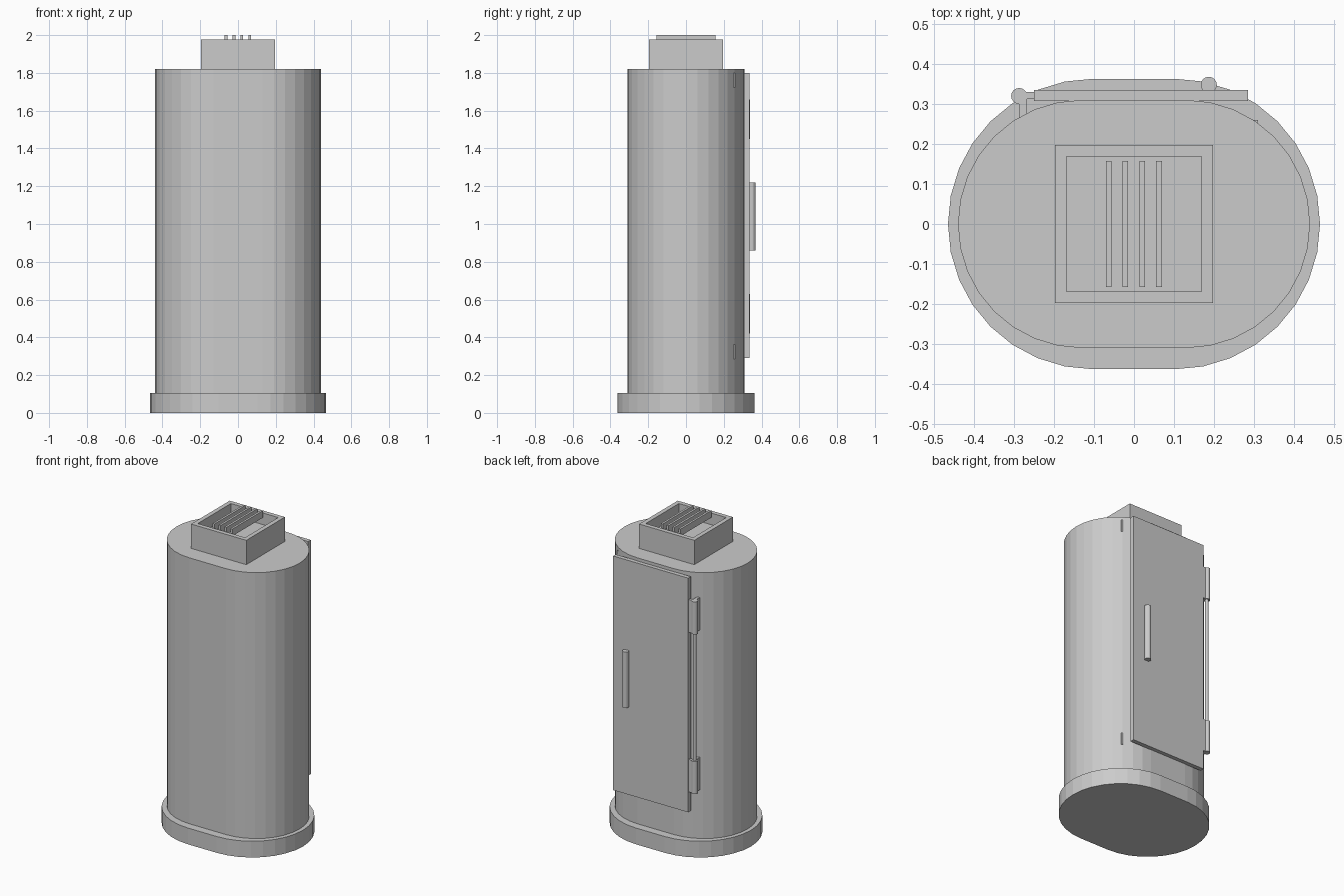
import bpy, bmesh, math
from mathutils import Vector

if "Cube" in bpy.data.objects:
    bpy.data.objects.remove(bpy.data.objects["Cube"])


def finish(name, bm):
    bmesh.ops.recalc_face_normals(bm, faces=bm.faces)
    me = bpy.data.meshes.new(name)
    bm.to_mesh(me)
    bm.free()
    ob = bpy.data.objects.new(name, me)
    bpy.context.collection.objects.link(ob)
    return ob


def prism(name, pts, z0, z1):
    """Extrude a closed xy outline from z0 to z1."""
    bm = bmesh.new()
    face = bm.faces.new([bm.verts.new((x, y, z0)) for x, y in pts])
    ext = bmesh.ops.extrude_face_region(bm, geom=[face])
    verts = [g for g in ext["geom"] if isinstance(g, bmesh.types.BMVert)]
    bmesh.ops.translate(bm, verts=verts, vec=(0, 0, z1 - z0))
    return finish(name, bm)


def box(name, x0, x1, y0, y1, z0, z1):
    return prism(name, [(x0, y0), (x1, y0), (x1, y1), (x0, y1)], z0, z1)


def rod(name, x, y, r, z0, z1, n=16):
    pts = [(x + r * math.cos(i * math.tau / n), y + r * math.sin(i * math.tau / n))
           for i in range(n)]
    return prism(name, pts, z0, z1)


def stadium(c, r, n=16):
    """Two half circles of radius r centred at x = +-c."""
    pts = []
    for side in (1, -1):
        for i in range(n + 1):
            a = -math.pi / 2 + i * math.pi / n
            pts.append((side * (c + r * math.cos(a)), side * r * math.sin(a)))
    return pts


# Main shell
prism("base_plinth", stadium(0.102, 0.363), 0, 0.105)
prism("cabinet_body", stadium(0.13, 0.31), 0.105, 1.82)

# Roof vent: box with an open recess
bm = bmesh.new()
bmesh.ops.create_cube(bm, size=1)
for v in bm.verts:
    v.co = Vector((v.co.x * 0.394, v.co.y * 0.394, 1.82 + (v.co.z + 0.5) * 0.157))
bm.normal_update()
top = max(bm.faces, key=lambda f: f.calc_center_median().z)
bmesh.ops.inset_region(bm, faces=[top], thickness=0.04)
ext = bmesh.ops.extrude_face_region(bm, geom=[top])
bmesh.ops.translate(bm, vec=(0, 0, -0.075),
                    verts=[g for g in ext["geom"] if isinstance(g, bmesh.types.BMVert)])
if top.is_valid:
    bmesh.ops.delete(bm, geom=[top], context='FACES_ONLY')
finish("roof_vent", bm)

# Vent slats
for i in range(4):
    x = -0.0635 + i * 0.042
    box(f"vent_slat_{i + 1}", x - 0.007, x + 0.007, -0.157, 0.157, 1.955, 2.0)

# Rear door with handle
box("door", -0.25, 0.285, 0.308, 0.335, 0.29, 1.80)
rod("door_handle", 0.187, 0.348, 0.02, 0.86, 1.22)

# Hinge: pin, knuckles and leaves
rod("hinge_pin", -0.287, 0.32, 0.011, 0.44, 1.64, 12)
for tag, z0, z1 in (("lower", 0.42, 0.63), ("upper", 1.45, 1.66)):
    rod(f"{tag}_hinge_knuckle", -0.287, 0.32, 0.02, z0, z1)
    box(f"{tag}_hinge_door_leaf", -0.287, -0.24, 0.313, 0.33, z0, z1)
    box(f"{tag}_hinge_body_leaf", -0.287, -0.268, 0.25, 0.32, z0, z1)

# Small catches on the body beside the door
for tag, z0, z1 in (("lower", 0.285, 0.362), ("upper", 1.722, 1.80)):
    box(f"{tag}_catch", 0.285, 0.31, 0.244, 0.26, z0, z1)
